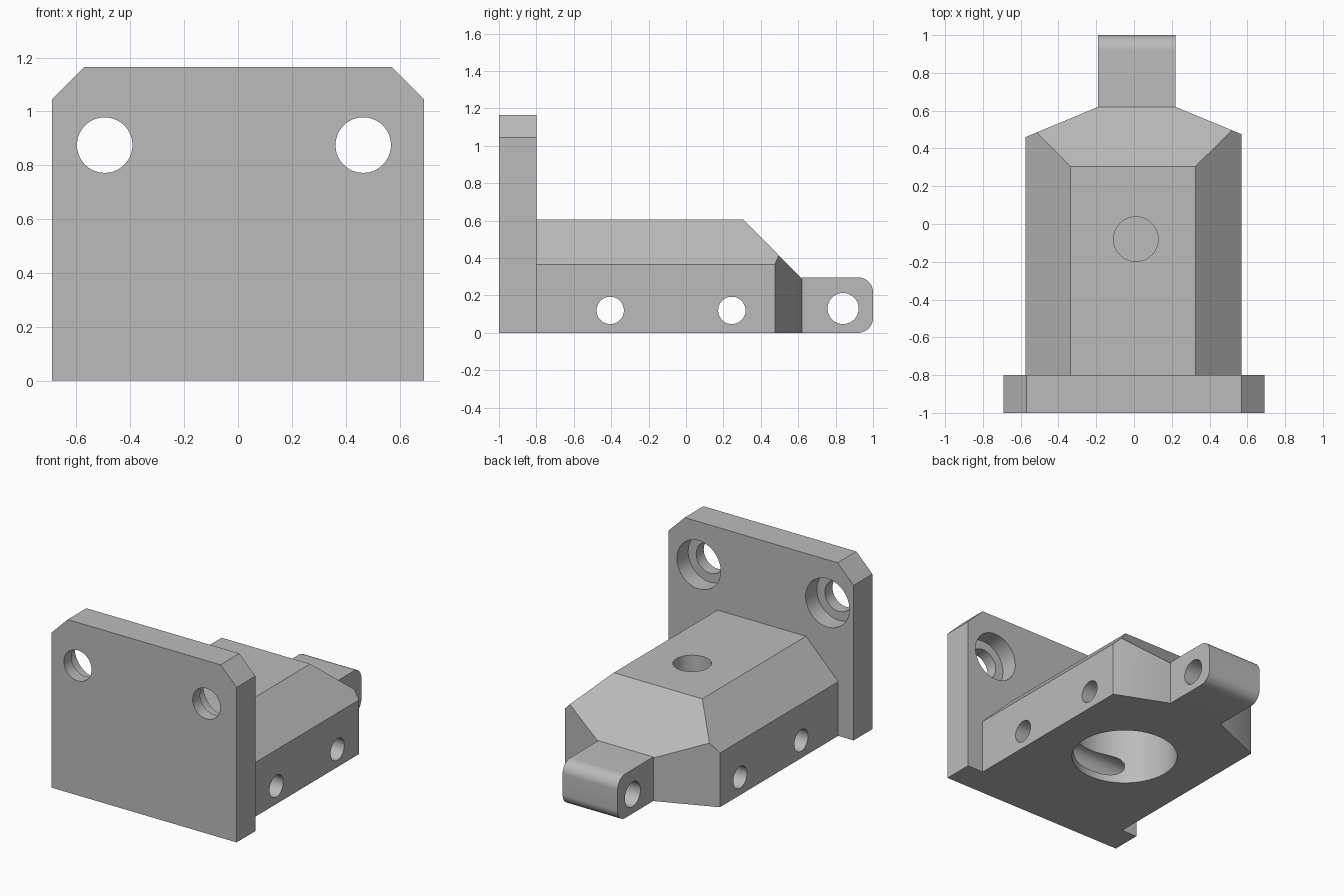
import bpy, bmesh, math
from mathutils import Vector

cube = bpy.data.objects.get("Cube")
if cube:
    bpy.data.objects.remove(cube, do_unlink=True)

grey = bpy.data.materials.new("machined grey")
grey.use_nodes = True
colour = (0.5, 0.5, 0.5, 1)
grey.diffuse_color = colour
grey.node_tree.nodes["Principled BSDF"].inputs["Base Color"].default_value = colour


def add_object(name, bm):
    bmesh.ops.recalc_face_normals(bm, faces=bm.faces)
    mesh = bpy.data.meshes.new(name)
    bm.to_mesh(mesh)
    bm.free()
    mesh.materials.append(grey)
    obj = bpy.data.objects.new(name, mesh)
    bpy.context.collection.objects.link(obj)
    return obj


def prism(outline, offset):
    """Extrude a planar outline along an offset."""
    bm = bmesh.new()
    face = bm.faces.new([bm.verts.new(p) for p in outline])
    result = bmesh.ops.extrude_face_region(bm, geom=[face])
    verts = [g for g in result["geom"] if isinstance(g, bmesh.types.BMVert)]
    bmesh.ops.translate(bm, verts=verts, vec=offset)
    if len([f for f in bm.faces]) == len(outline) + 1:
        bm.faces.new([bm.verts[i] for i in range(len(outline))])
    return bm


def drill(obj, start, end, radius):
    """Cut a round hole from start to end."""
    start, end = Vector(start), Vector(end)
    axis = end - start
    bm = bmesh.new()
    bmesh.ops.create_cone(bm, cap_ends=True, segments=64, radius1=radius,
                          radius2=radius, depth=axis.length)
    turn = axis.to_track_quat('Z', 'Y').to_matrix().to_4x4()
    bmesh.ops.transform(bm, matrix=turn, verts=bm.verts)
    bmesh.ops.translate(bm, verts=bm.verts, vec=(start + end) / 2)
    cutter = add_object("hole_cutter", bm)
    cutter.hide_render = True
    mod = obj.modifiers.new("hole", 'BOOLEAN')
    mod.operation = 'DIFFERENCE'
    mod.solver = 'EXACT'
    mod.object = cutter
    bpy.context.view_layer.objects.active = obj
    bpy.ops.object.modifier_apply(modifier=mod.name)
    bpy.data.objects.remove(cutter, do_unlink=True)


def finish(obj):
    bpy.ops.object.select_all(action='DESELECT')
    obj.select_set(True)
    bpy.context.view_layer.objects.active = obj
    bpy.ops.object.shade_smooth_by_angle(angle=math.radians(25))


# Mounting plate with clipped top corners and counterbored holes
w, top, clip = 0.69, 1.165, 0.12
plate_outline = [(-w, 0), (w, 0), (w, top - clip), (w - clip, top),
                 (clip - w, top), (-w, top - clip)]
plate = add_object("mounting_plate", prism([(x, -1, z) for x, z in plate_outline], (0, 0.2, 0)))
for x in (-0.495, 0.465):
    drill(plate, (x, -1.1, 0.875), (x, -0.7, 0.875), 0.103)
    drill(plate, (x, -0.92, 0.875), (x, -0.7, 0.875), 0.163)
finish(plate)

# Main block: tapered plan, then sloping side and back planes
plan = [(-0.575, -0.8), (0.57, -0.8), (0.57, 0.475), (0.22, 0.62),
        (-0.19, 0.62), (-0.575, 0.46)]
bm = prism([(x, y, 0) for x, y in plan], (0, 0, 0.607))
slopes = [((0.325, 0, 0.607), (0.242, 0, 0.245)),
          ((-0.335, 0, 0.607), (-0.242, 0, 0.24)),
          ((0, 0.305, 0.607), (0, 0.312, 0.31))]
for point, normal in slopes:
    cut = bmesh.ops.bisect_plane(bm, geom=bm.verts[:] + bm.edges[:] + bm.faces[:],
                                 plane_co=point, plane_no=normal, clear_outer=True)
    bmesh.ops.holes_fill(bm, edges=[e for e in bm.edges if e.is_boundary], sides=0)
block = add_object("main_block", bm)

# Round pocket below, blind hole above, cross holes through the sides
drill(block, (0.01, -0.08, -0.1), (0.01, -0.08, 0.42), 0.33)
drill(block, (0.01, -0.08, 0.465), (0.01, -0.08, 0.8), 0.118)
for y in (-0.405, 0.245):
    drill(block, (-0.8, y, 0.12), (0.8, y, 0.12), 0.073)
finish(block)

# Rear lug with rounded end and a pin hole
r, height = 0.08, 0.297
lug_outline = [(0.62, height), (0.62, 0)]
for centre_z, first in ((r, -90), (height - r, 0)):
    for step in range(13):
        a = math.radians(first + step * 7.5)
        lug_outline.append((1 - r + r * math.cos(a), centre_z + r * math.sin(a)))
lug = add_object("rear_lug", prism([(-0.19, y, z) for y, z in lug_outline], (0.41, 0, 0)))
drill(lug, (-0.4, 0.84, 0.13), (0.4, 0.84, 0.13), 0.083)
finish(lug)
